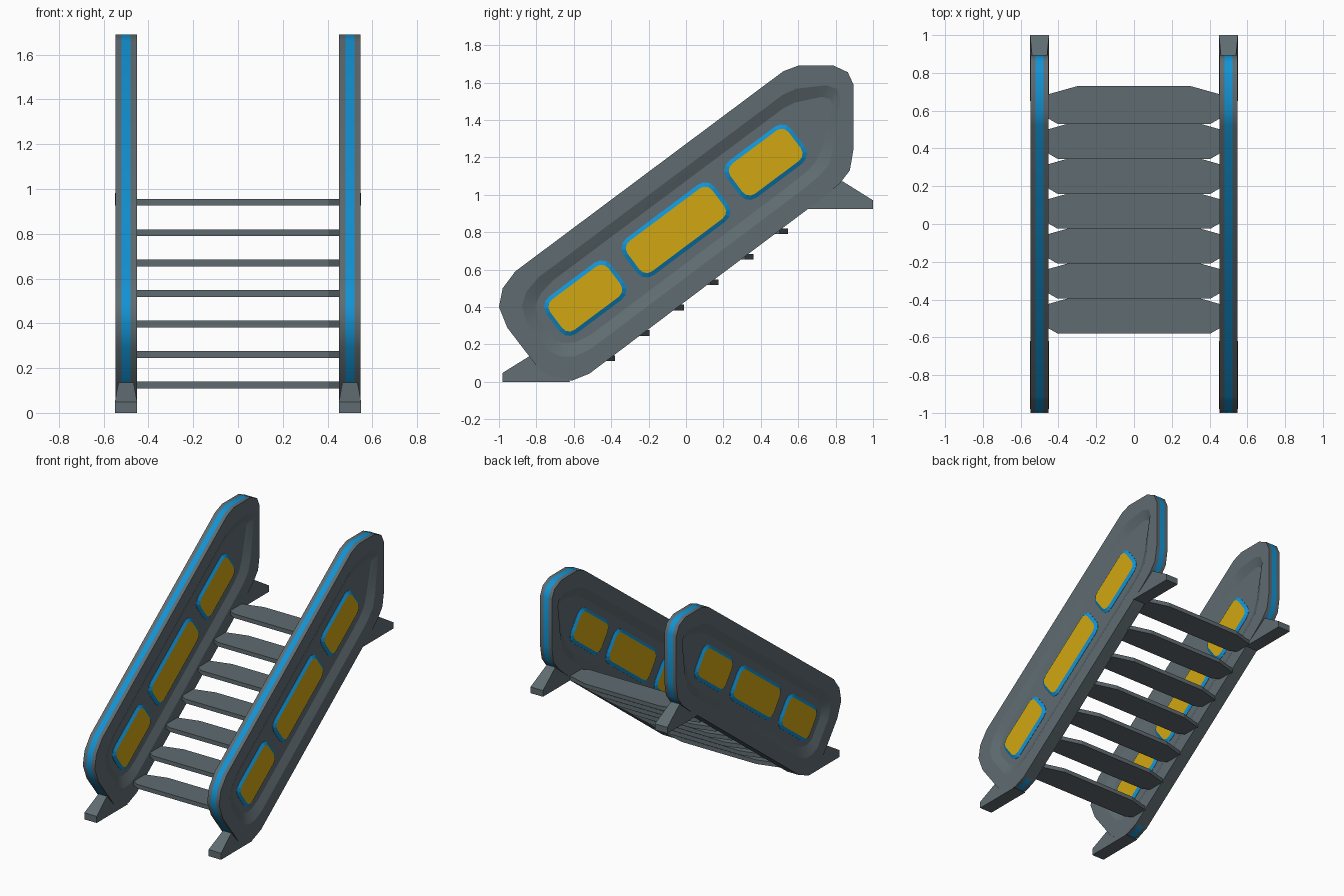
import bpy, bmesh, math
from mathutils import Vector

if "Cube" in bpy.data.objects:
    bpy.data.objects.remove(bpy.data.objects["Cube"])


def material(name, rgb):
    m = bpy.data.materials.new(name)
    m.diffuse_color = (*rgb, 1)
    m.use_nodes = True
    m.node_tree.nodes["Principled BSDF"].inputs["Base Color"].default_value = m.diffuse_color
    return m


GREY = material("slate_grey", (0.115, 0.15, 0.165))
BLUE = material("bright_blue", (0.006, 0.29, 0.66))
YELLOW = material("amber_yellow", (0.64, 0.39, 0.006))

# Slope frame: u runs up the stairs, v is perpendicular to the slope
A = math.radians(36.8)
CO, SI = math.cos(A), math.sin(A)


def to_uv(y, z, c):
    y, z = y - c[0], z - c[1]
    return y * CO + z * SI, z * CO - y * SI


def to_yz(u, v, c):
    return c[0] + u * CO - v * SI, c[1] + u * SI + v * CO


def loft(name, rings, mats, rule=None, smooth=False):
    """Join rings of points into a closed solid; rule(segment, normal) picks the material."""
    bm = bmesh.new()
    vs = [[bm.verts.new(p) for p in r] for r in rings]
    n = len(rings[0])
    seg = {}
    for k in range(len(vs) - 1):
        for i in range(n):
            j = (i + 1) % n
            seg[bm.faces.new((vs[k][i], vs[k][j], vs[k + 1][j], vs[k + 1][i]))] = k
    seg[bm.faces.new(vs[0])] = -1
    seg[bm.faces.new(vs[-1])] = len(vs) - 1
    bmesh.ops.recalc_face_normals(bm, faces=bm.faces[:])
    for f, k in seg.items():
        f.smooth = smooth
        if rule:
            f.material_index = rule(k, f.normal)
    if smooth:  # keep edges sharp between different bands
        for e in bm.edges:
            e.smooth = len({seg[f] for f in e.link_faces}) == 1
    me = bpy.data.meshes.new(name)
    bm.to_mesh(me)
    bm.free()
    for m in mats:
        me.materials.append(m)
    ob = bpy.data.objects.new(name, me)
    bpy.context.collection.objects.link(ob)
    return ob


# Side panel outline in (y, z)
OUT = [(-1.0, .40), (-.98, .50), (-.913, .59), (.52, 1.66), (.60, 1.69),
       (.79, 1.69), (.865, 1.655), (.895, 1.59), (.895, 1.24), (.876, 1.13),
       (.822, 1.06), (.74, .99), (-.517, .043), (-.61, .006), (-.70, .015),
       (-.78, .06), (-.956, .29)]
C = (.036, .882)


def outline(x, d):
    pts = []
    for y, z in OUT:
        u, v = to_uv(y, z, C)
        y2, z2 = to_yz(u * (1 - d / 1.125), v * (1 - d / .336), C)
        pts.append((x, y2, z2))
    return pts


def panel_rule(k, n):
    underside = n.z * CO - n.y * SI < -.985
    return 1 if k == 3 and not underside else 0


def rounded(x, c, U, V, r):
    pts = []
    for q, (su, sv) in enumerate(((1, 1), (-1, 1), (-1, -1), (1, -1))):
        for s in range(4):
            a = math.radians(90 * q + 30 * s)
            u = su * (U - r) + r * math.cos(a)
            v = sv * (V - r) + r * math.sin(a)
            pts.append((x, *to_yz(u, v, c)))
    return pts


WINDOWS = [("lower", (-.538, .447), .217), ("middle", (-.054, .812), .305),
           ("upper", (.426, 1.174), .217)]
# Foot profiles: y, z, half width
FEET = {"front": [(-.98, 0, .05), (-.98, .048, .05), (-.84, .135, .034),
                  (-.74, .135, .034), (-.62, 0, .05)],
        "rear": [(1, .925, .05), (1, .97, .05), (.84, 1.07, .035),
                 (.76, 1.07, .035), (.65, .925, .05)]}

for side, sx in (("left", -.5), ("right", .5)):
    # Panel with recessed faces and blue edge stripe
    steps = [(-.02, .16), (-.048, .10), (-.048, 0), (-.021, 0),
             (.021, 0), (.048, 0), (.048, .10), (.02, .16)]
    loft(f"{side}_side_panel", [outline(sx + x, d) for x, d in steps],
         [GREY, BLUE], panel_rule, True)

    # Raised window frames with yellow panes, on both faces
    for wname, c, U in WINDOWS:
        for face, s in (("inner", -1), ("outer", 1)):
            s2 = s if sx > 0 else -s
            rings = [rounded(sx + s2 * .015, c, U, .123, .065),
                     rounded(sx + s2 * .022, c, U, .123, .065),
                     rounded(sx + s2 * .036, c, U - .022, .101, .048)]
            loft(f"{side}_{wname}_window_{face}", rings, [BLUE, YELLOW],
                 lambda k, n: 1 if k == 2 else 0)

    # Feet
    for fname, prof in FEET.items():
        loft(f"{side}_{fname}_foot",
             [[(sx + s * w, y, z) for y, z, w in prof] for s in (-1, 1)], [GREY])

# Treads
for i in range(7):
    y, z = -.58 + .185 * i, .125 + .136 * i
    half = [(.405, 0), (.46, .032), (.46, .155), (.30, .20)]
    plan = half + [(-x, d) for x, d in reversed(half)]
    loft(f"tread_{i + 1}",
         [[(x, y + d, z + h) for x, d in plan] for h in (-.015, .015)], [GREY])
